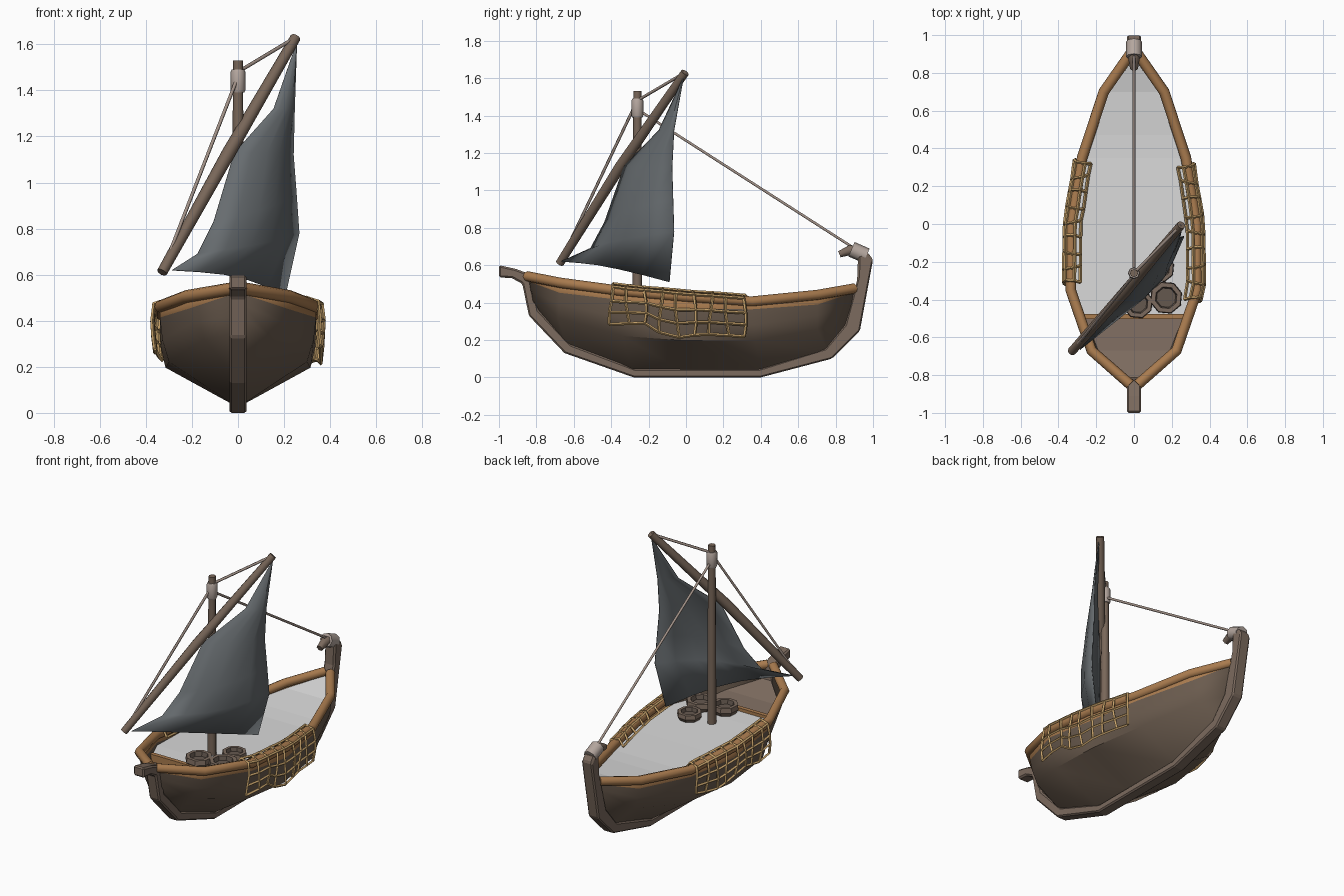
import bpy, bmesh, math
from mathutils import Vector

if "Cube" in bpy.data.objects:
    bpy.data.objects.remove(bpy.data.objects["Cube"])


def mat(name, r, g, b):
    m = bpy.data.materials.new(name)
    m.diffuse_color = (r, g, b, 1)
    m.use_nodes = True
    m.node_tree.nodes["Principled BSDF"].inputs["Base Color"].default_value = m.diffuse_color
    return m


HULL = mat("dark plank brown", .145, .105, .076)
KEEL = mat("keel brown", .20, .145, .112)
TAN = mat("tan rail wood", .40, .20, .078)
SPAR = mat("spar brown", .19, .135, .10)
BIND = mat("pale binding", .46, .385, .345)
ROPE = mat("rope taupe", .36, .285, .245)
NET = mat("net straw", .58, .37, .15)
SAIL = mat("slate sail", .135, .15, .16)
DECK = mat("pale deck", .70, .70, .70)
DARK = mat("basket inside", .13, .098, .078)


def mesh_obj(name, verts, faces, mats, rule=None, smooth=None):
    me = bpy.data.meshes.new(name)
    me.from_pydata(verts, [], faces)
    bm = bmesh.new()
    bm.from_mesh(me)
    bmesh.ops.recalc_face_normals(bm, faces=bm.faces)
    bm.to_mesh(me)
    bm.free()
    ob = bpy.data.objects.new(name, me)
    bpy.context.collection.objects.link(ob)
    for m in mats:
        me.materials.append(m)
    if rule:
        for p in me.polygons:
            p.material_index = rule(p)
    if smooth:
        activate(ob)
        bpy.ops.object.shade_smooth_by_angle(angle=math.radians(smooth))
    return ob


def activate(ob):
    bpy.ops.object.select_all(action='DESELECT')
    ob.select_set(True)
    bpy.context.view_layer.objects.active = ob


def grid_faces(rows, cols):
    return [(i * cols + j, i * cols + j + 1, (i + 1) * cols + j + 1, (i + 1) * cols + j)
            for i in range(rows - 1) for j in range(cols - 1)]


def tubes(name, paths, radius, m, res=2, taper=None):
    """One mesh of round poles or ropes along several paths."""
    cu = bpy.data.curves.new(name, 'CURVE')
    cu.dimensions = '3D'
    cu.bevel_depth, cu.bevel_resolution, cu.use_fill_caps = radius, res, True
    for path in paths:
        sp = cu.splines.new('POLY')
        sp.points.add(len(path) - 1)
        for i, p in enumerate(path):
            sp.points[i].co = (*p, 1)
            sp.points[i].radius = taper[i] if taper else 1
    ob = bpy.data.objects.new(name, cu)
    bpy.context.collection.objects.link(ob)
    cu.materials.append(m)
    activate(ob)
    bpy.ops.object.convert(target='MESH')
    bpy.ops.object.shade_smooth_by_angle(angle=math.radians(65))
    return ob


# Hull: stations of top edge, chine and keel points
TOP = [(.02, -.85, .54), (.225, -.67, .505), (.335, -.35, .462), (.332, 0, .43),
       (.275, .35, .405), (.16, .70, .44), (.02, .90, .475)]
CHINE = [(.02, -.83, .42), (.15, -.68, .32), (.295, -.34, .225), (.31, 0, .20),
         (.255, .37, .20), (.125, .70, .26), (.02, .89, .38)]
BOT = [(0, -.82, .35), (0, -.63, .16), (0, -.28, .03), (0, 0, .03),
       (0, .40, .03), (0, .76, .13), (0, .88, .28)]
verts = []
for i, (t, c, b) in enumerate(zip(TOP, CHINE, BOT)):
    t, c, b = Vector(t), Vector(c), Vector(b)
    bulge = Vector((.012 if 0 < i < 6 else 0, 0, 0))
    half = [t, t.lerp(c, .28 if i % 2 else .20) + bulge * .5, t.lerp(c, .6) + bulge, c]
    verts += half + [b] + [Vector((-p.x, p.y, p.z)) for p in reversed(half)]
hull = mesh_obj("hull", verts, grid_faces(7, 9), [HULL, TAN],
                lambda p: 1 if p.index % 8 in (0, 7) else 0, 35)
sol = hull.modifiers.new("planks", 'SOLIDIFY')
sol.thickness, sol.offset = .012, 0

# Rail along the top edge
rail = [Vector(p) for p in TOP]
for s, n in ((1, "right"), (-1, "left")):
    tubes(n + "_rail", [[(s * p.x, p.y, p.z) for p in rail]], .028, TAN)

# Keel with raised stem and stern, a ribbon profile extruded sideways
OUT = [(-1, .535), (-.93, .53), (-.875, .50), (-.84, .33), (-.65, .13), (-.28, 0),
       (.40, 0), (.78, .10), (.93, .25), (1.0, .63), (.97, .67)]
INN = [(-1, .60), (-.91, .58), (-.83, .55), (-.79, .36), (-.615, .175), (-.27, .045),
       (.39, .045), (.745, .155), (.85, .28), (.915, .52), (.92, .65)]
n = len(OUT)
verts = [(x, y, z) for x in (-.037, .037) for y, z in OUT + INN]
o, k = n, 2 * n
faces = []
for i in range(n - 1):
    faces += [(i, i + 1, o + i + 1, o + i), (k + i, k + o + i, k + o + i + 1, k + i + 1),
              (i, k + i, k + i + 1, i + 1), (o + i, o + i + 1, k + o + i + 1, k + o + i)]
faces += [(0, o, k + o, k), (n - 1, k + n - 1, k + o + n - 1, o + n - 1)]
keel = mesh_obj("keel", verts, faces, [KEEL])
bev = keel.modifiers.new("worn edges", 'BEVEL')
bev.width, bev.segments = .009, 1
tubes("prow_binding", [[(0, .965, .65), (0, .885, .685)]], .042, BIND)
tubes("prow_hook", [[(0, .92, .675), (0, .875, .68), (0, .82, .658)]], .034, KEEL, 1, [1, .9, .6])


# Decks: strips across the hull
def deck(name, st, m):
    v = [(s * x, y, z) for y, x, z in st for s in (-1, 1)]
    mesh_obj(name, v, grid_faces(len(st), 2), [m])


deck("main_deck", [(-.48, .285, .40), (-.35, .325, .40), (.07, .322, .392), (.35, .268, .388),
                   (.47, .235, .392), (.70, .15, .41), (.89, .02, .45)], DECK)
deck("front_deck", [(-.48, .265, .37), (-.67, .19, .40), (-.83, .01, .47)], KEEL)
bpy.ops.mesh.primitive_cube_add(size=1, location=(0, -.49, .395))
beam = bpy.context.object
beam.name = "cross_beam"
beam.scale = (.535, .026, .05)
beam.data.materials.append(TAN)

# Mast, yard and bindings
tubes("mast", [[(0, -.26, .38), (0, -.26, 1.0), (0, -.26, 1.53)]], .025, SPAR, 2, [1.05, 1, .85])
tubes("mast_binding", [[(0, -.26, z) for z in (1.39, 1.40, 1.48, 1.49)]], .032, BIND, 2,
      [.85, 1, 1, .85])
LOW, HIGH = Vector((-.33, -.675, .61)), Vector((.25, -.005, 1.63))
tubes("yard", [[LOW, LOW.lerp(HIGH, .5) + Vector((0, -.01, .01)), HIGH]], .027, SPAR, 2,
      [.85, 1.1, .85])
tubes("rigging", [[(0, -.26, 1.48), HIGH], [(0, -.27, 1.46), LOW],
                  [(0, -.24, 1.42), (0, .90, .69)]], .008, ROPE, 1)

# Sail: rows between the yard edge and the free edge, bellied outwards
LUFF = [(-.29, -.66, .62), (-.18, -.505, .69), (-.11, -.43, .83), (-.02, -.325, 1.13),
        (.15, -.14, 1.32), (.248, -.01, 1.60)]
LEECH = [(.20, -.085, .51), (.26, -.06, .78), (.248, -.065, .95), (.235, -.07, 1.12),
         (.24, -.06, 1.32), (.25, -.008, 1.61)]
verts = []
for a, b, depth in zip(LUFF, LEECH, (.05, .085, .085, .06, .02, 0)):
    for j in range(6):
        u = j / 5
        p = Vector(a).lerp(Vector(b), u)
        p += Vector((.66, -.75, 0)) * depth * math.sin(math.pi * u) + Vector((.004, -.004, 0))
        p.z += .025 * math.sin(math.pi * u) if a is LUFF[0] else 0
        verts.append(p)
sail = mesh_obj("sail", verts, grid_faces(6, 6), [SAIL], None, 40)
sol = sail.modifiers.new("cloth", 'SOLIDIFY')
sol.thickness, sol.offset = .006, 0


# Nets draped over both rails
def edge(y):
    for a, b in zip(rail, rail[1:]):
        if a.y <= y <= b.y:
            return a.lerp(b, (y - a.y) / (b.y - a.y))
    return rail[-1]


def net(name, s, y0, y1, drops):
    grid = []
    cols = 8
    for j in range(cols + 1):
        y = y0 + (y1 - y0) * j / cols
        e = edge(y)
        d = drops[j]
        col = [(-.05, -.01), (-.02, .032), (.03, .016), (.038, -d * .33),
               (.034, -d * .66), (.026, -d)]
        grid.append([(s * (e.x + dx), y + .012 * math.sin(j * 2.1 + r), e.z + dz)
                     for r, (dx, dz) in enumerate(col)])
    tubes(name, grid + [list(row) for row in zip(*grid)], .0085, NET, 0)


net("right_net", 1, -.40, .31, [.185, .17, .16, .20, .22, .20, .19, .19, .19])
net("left_net", -1, -.31, .33, [.18, .19, .17, .15, .16, .18, .19, .17, .15])

# Open baskets on the deck
for i, (x, y, r, h) in enumerate([(.17, -.39, .088, .06), (.02, -.42, .082, .06),
                                  (.14, -.235, .075, .05)]):
    prof = [(.78, 0), (1, .5), (.95, 1), (.68, 1), (.60, .55), (.001, .55)]
    verts = [(x + r * f * math.cos(a * math.pi / 4 + .3), y + r * f * math.sin(a * math.pi / 4 + .3),
              .395 + h * z) for f, z in prof for a in range(8)]
    faces = [(q * 8 + a, q * 8 + (a + 1) % 8, q * 8 + 8 + (a + 1) % 8, q * 8 + 8 + a)
             for q in range(5) for a in range(8)]
    mesh_obj("basket_%d" % (i + 1), verts, faces, [KEEL, DARK],
             lambda p: 1 if p.index // 8 >= 3 else 0)
